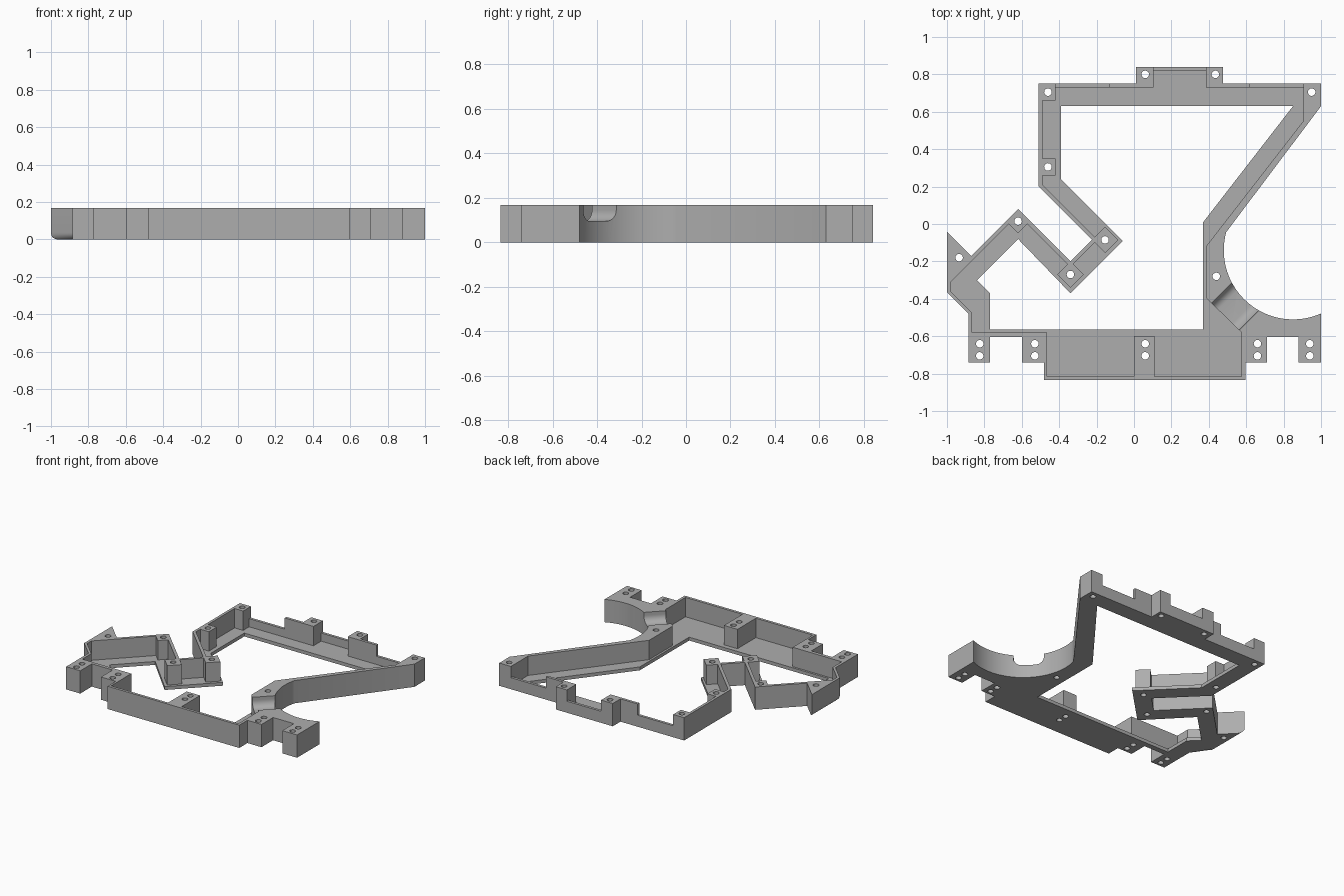
import bpy, bmesh, math
from mathutils import Matrix

cube = bpy.data.objects.get("Cube")
if cube:
    bpy.data.objects.remove(cube, do_unlink=True)

HEIGHT, FLOOR, LIP = 0.168, 0.025, 0.085

grey = bpy.data.materials.new("plain grey")
grey.use_nodes = True
grey.diffuse_color = (0.42, 0.42, 0.42, 1)
grey.node_tree.nodes["Principled BSDF"].inputs["Base Color"].default_value = (0.42, 0.42, 0.42, 1)


def prism(name, points, z0, z1, matrix=None, round_test=None):
    """Extrude a closed profile from z0 to z1."""
    bm = bmesh.new()
    base = bm.faces.new([bm.verts.new((x, y, z0)) for x, y in points])
    rounded = [e for e in base.edges if round_test and all(round_test(v.co) for v in e.verts)]
    out = bmesh.ops.extrude_face_region(bm, geom=[base], use_keep_orig=True)
    for v in out["geom"]:
        if isinstance(v, bmesh.types.BMVert):
            v.co.z = z1
    if rounded:
        bmesh.ops.bevel(bm, geom=rounded, offset=0.035, segments=5, profile=0.5, affect='EDGES')
    bmesh.ops.recalc_face_normals(bm, faces=bm.faces)
    if matrix:
        bm.transform(matrix)
    mesh = bpy.data.meshes.new(name)
    bm.to_mesh(mesh)
    bm.free()
    mesh.materials.append(grey)
    obj = bpy.data.objects.new(name, mesh)
    bpy.context.collection.objects.link(obj)
    return obj


def cut(target, cutter):
    """Subtract the cutter from the target, then discard the cutter."""
    cutter.hide_render = True
    mod = target.modifiers.new("cut", 'BOOLEAN')
    mod.operation, mod.solver, mod.object = 'DIFFERENCE', 'EXACT', cutter
    result = target.evaluated_get(bpy.context.evaluated_depsgraph_get())
    mesh = bpy.data.meshes.new_from_object(result)
    target.modifiers.clear()
    target.data = mesh
    bpy.data.objects.remove(cutter, do_unlink=True)


def arc(cx, cy, r, a0, a1, n):
    angles = [math.radians(a0 + (a1 - a0) * i / n) for i in range(n + 1)]
    return [(cx + r * math.cos(a), cy + r * math.sin(a)) for a in angles]


# Full-height body with mounting tabs, curved recess and left notch
back = [(-.51, .75), (.01, .75), (.01, .84), (.475, .84), (.475, .75), (1, .75), (1, .63)]
front = [(1, -.74), (.88, -.74), (.88, -.605), (.71, -.605), (.71, -.74), (.595, -.74),
         (.595, -.835), (-.48, -.835), (-.48, -.74), (-.6, -.74), (-.6, -.605),
         (-.77, -.605), (-.77, -.74), (-.885, -.74)]
side = [(-.885, -.48), (-1, -.365), (-1, -.04), (-.87, -.17), (-.62, .08),
        (-.34, -.2), (-.225, -.085), (-.51, .2)]
frame = prism("frame", back + arc(.85, -.14, .37, 165, 294, 40) + front + side, 0, HEIGHT,
              round_test=lambda p: p.x < -.88 and -.49 < p.y < -.03)

# Pocket above the floor: leaves thin outer walls and screw bosses
pocket = [(-.49, .66), (-.42, .66), (-.42, .73), (.105, .73), (.105, .82), (.385, .82),
          (.385, .73), (.905, .73), (.905, .55), (.385, -.12), (.385, -.395), (.575, -.58),
          (.575, -.815), (.11, -.815), (.11, -.6), (0, -.6), (0, -.815), (-.465, -.815),
          (-.465, -.58), (-.865, -.58), (-.865, -.475), (-.98, -.36), (-.98, -.31),
          (-.67, 0), (-.62, -.05), (-.57, 0), (-.355, -.215), (-.41, -.27), (-.34, -.34),
          (-.27, -.27), (-.325, -.215), (-.21, -.1), (-.155, -.155), (-.085, -.085),
          (-.155, -.015), (-.21, -.07), (-.49, .21), (-.49, .26), (-.42, .26),
          (-.42, .35), (-.49, .35)]
cut(frame, prism("pocket_cutter", pocket, FLOOR, 1))

# Central opening through the floor
opening = [(-.39, .63), (.85, .63), (.37, .01), (.37, -.565), (-.77, -.565), (-.77, -.37),
           (-.84, -.3), (-.62, -.08), (-.34, -.37), (-.06, -.09), (-.39, .24)]
cut(frame, prism("opening_cutter", opening, -1, 1))

# Lowered stretches of the back wall
for x0, x1, y in [(-.42, -.13, .7), (.105, .385, .79), (.62, .905, .7)]:
    cut(frame, prism("lip_cutter", [(x0, y), (x1, y), (x1, 1), (x0, 1)], LIP, 1))

# Round-bottomed diagonal channel from the pocket to the curved recess
s = math.sqrt(0.5)
along = Matrix(((s, 0, -s, .4925), (-s, 0, -s, -.49), (0, 1, 0, 0), (0, 0, 0, 1)))
groove = (arc(-.053, .145, .05, 180, 270, 8) + arc(.053, .145, .05, 270, 360, 8)
          + [(.103, .3), (-.103, .3)])
cut(frame, prism("channel_cutter", groove, -.28, .12, along))

# Screw holes
holes = [(-.46, .705), (-.46, .305), (.06, .8), (.435, .8), (.95, .705), (-.62, .015),
         (-.155, -.085), (-.34, -.27), (-.935, -.18), (.44, -.28)]
holes += [(x, y) for x in (-.825, -.53, .06, .66, .94) for y in (-.64, -.705)]
for x, y in holes:
    cut(frame, prism("hole_cutter", arc(x, y, .02, 0, 345, 23), -1, 1))

# Smooth curves, sharp corners
bpy.ops.object.select_all(action='DESELECT')
frame.select_set(True)
bpy.context.view_layer.objects.active = frame
bpy.ops.object.shade_smooth_by_angle(angle=math.radians(30))
